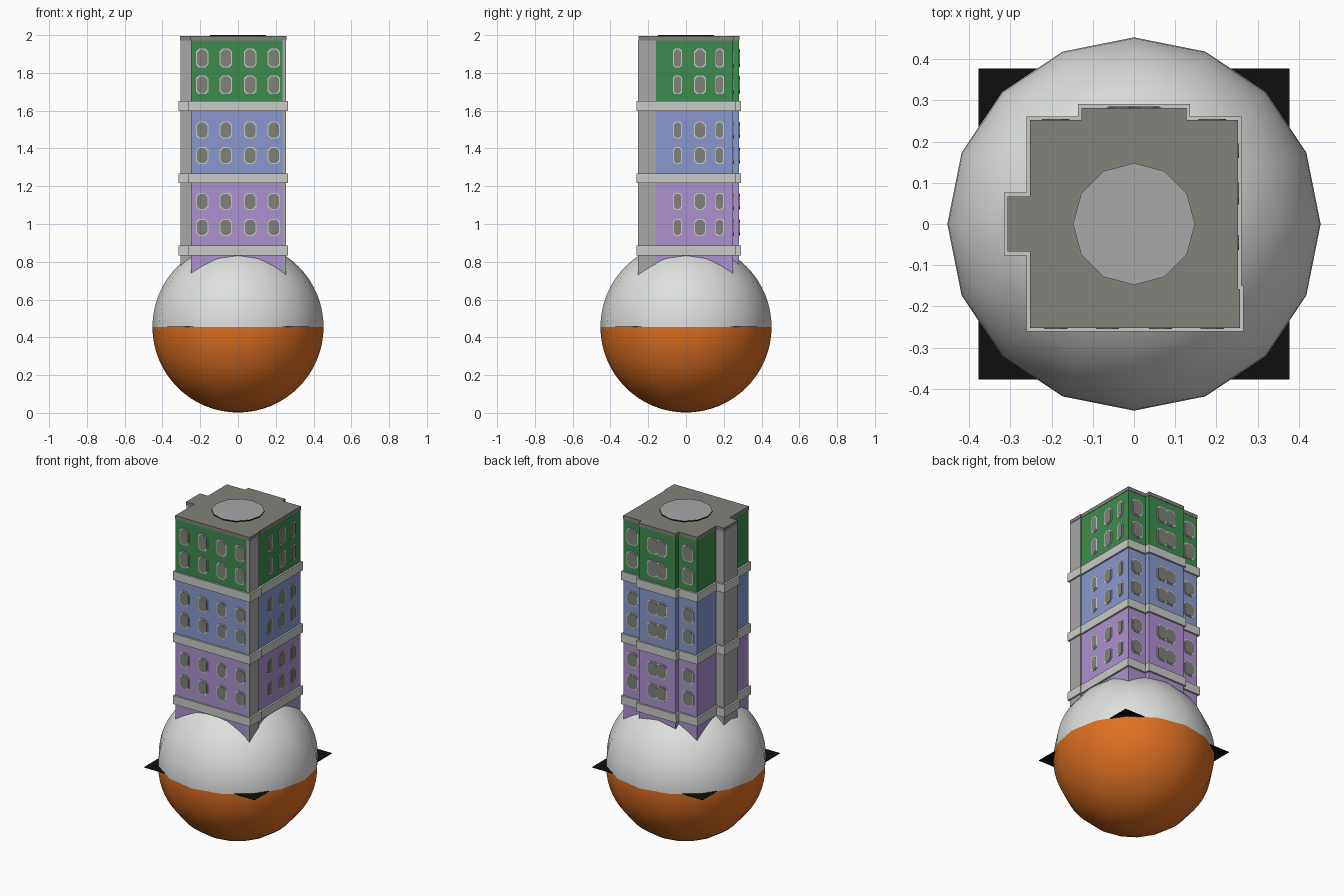
import bpy, bmesh, math
from mathutils import Vector

if "Cube" in bpy.data.objects:
    bpy.data.objects.remove(bpy.data.objects["Cube"])


def mat(name, r, g, b):
    lin = [((c / 255 + 0.055) / 1.055) ** 2.4 if c > 10 else c / 255 / 12.92 for c in (r, g, b)]
    m = bpy.data.materials.new(name)
    m.diffuse_color = (*lin, 1)
    m.use_nodes = True
    m.node_tree.nodes["Principled BSDF"].inputs["Base Color"].default_value = m.diffuse_color
    return m


GREEN = mat("green wall", 63, 140, 78)
BLUE = mat("blue wall", 138, 153, 205)
PURPLE = mat("purple wall", 172, 146, 207)
ORANGE = mat("orange", 222, 112, 34)
WHITE = mat("off white", 222, 224, 222)
TRIM = mat("light grey trim", 200, 203, 199)
STONE = mat("mid grey", 168, 168, 168)
ROOF = mat("roof and window grey", 128, 130, 122)
BLACK = mat("black", 14, 14, 14)


def make(name, bm, *mats):
    me = bpy.data.meshes.new(name)
    bm.to_mesh(me)
    bm.free()
    ob = bpy.data.objects.new(name, me)
    bpy.context.collection.objects.link(ob)
    for m in mats:
        me.materials.append(m)
    return ob


def add_prism(bm, pts, direction):
    """Extrude a closed outline of 3D points along a vector."""
    f = bm.faces.new([bm.verts.new(p) for p in pts])
    top = bmesh.ops.extrude_face_region(bm, geom=[f])["geom"]
    bmesh.ops.translate(bm, vec=direction, verts=[v for v in top if isinstance(v, bmesh.types.BMVert)])
    bmesh.ops.recalc_face_normals(bm, faces=bm.faces[:])


def prism(name, outline, z0, z1, m):
    bm = bmesh.new()
    add_prism(bm, [(x, y, z0) for x, y in outline], Vector((0, 0, z1 - z0)))
    return make(name, bm, m)


def rect(x0, x1, y0, y1):
    return [(x0, y0), (x1, y0), (x1, y1), (x0, y1)]


def grow(outline, d):
    """Offset a counter-clockwise right-angled outline outwards."""
    out, n = [], len(outline)
    for i in range(n):
        a, b, c = (Vector(outline[(i + k) % n]) for k in (-1, 0, 1))
        e, f = (b - a).normalized(), (c - b).normalized()
        out.append((b.x + d * (e.y + f.y), b.y - d * (e.x + f.x)))
    return out


# Tower footprints: coloured walls, and full outline with post and side shaft
back = [(0.25, 0.25), (0.125, 0.25), (0.125, 0.28), (-0.125, 0.28), (-0.125, 0.25), (-0.25, 0.25)]
walls = [(-0.25, -0.25), (0.25, -0.25)] + back
full = ([(-0.25, -0.25), (0.255, -0.25), (0.255, -0.16), (0.25, -0.16)] + back
        + [(-0.25, 0.065), (-0.305, 0.065), (-0.305, -0.065), (-0.25, -0.065)])

# Ball base, orange lower half and white upper half
bm = bmesh.new()
bmesh.ops.create_uvsphere(bm, u_segments=16, v_segments=32, radius=0.453)
bmesh.ops.translate(bm, vec=(0, 0, 0.455), verts=bm.verts[:])
for f in bm.faces:
    f.smooth = True
    f.material_index = 1 if f.calc_center_median().z < 0.455 else 0
make("ball_base", bm, WHITE, ORANGE)

# Thin square plate through the ball
prism("base_plate", rect(-0.377, 0.377, -0.377, 0.377), 0.454, 0.457, BLACK)

# Three coloured storeys
for name, z0, z1, m in (("lower_storey", 0.72, 1.24, PURPLE), ("middle_storey", 1.24, 1.625, BLUE),
                        ("upper_storey", 1.625, 1.975, GREEN)):
    prism(name, walls, z0, z1, m)

# Grey corner post and side shaft
prism("corner_post", rect(0.236, 0.255, -0.253, -0.16), 0.72, 1.975, STONE)
prism("side_shaft", rect(-0.305, -0.24, -0.065, 0.065), 0.76, 1.975, STONE)

# Projecting bands
for i, z in enumerate((0.833, 1.216, 1.599)):
    prism("band_%d" % (i + 1), grow(full, 0.011), z, z + 0.052, TRIM)

# Roof slab and round landing pad
prism("roof", grow(full, 0.002), 1.972, 1.994, ROOF)
bm = bmesh.new()
bmesh.ops.create_cone(bm, cap_ends=True, segments=12, radius1=0.148, radius2=0.148, depth=0.007)
bmesh.ops.translate(bm, vec=(0, 0, 1.9965), verts=bm.verts[:])
for f in bm.faces:
    f.material_index = 0 if f.normal.z > 0.5 else 1
make("roof_pad", bm, STONE, BLACK)

# Windows: chamfered panes on slightly larger frames
frames, panes = bmesh.new(), bmesh.new()


def window(origin, across, out, z, w, h):
    across, out = Vector(across), Vector(out)
    for b, grow_by, t in ((frames, 0.005, 0.003), (panes, 0, 0.005)):
        a, c = w / 2 + grow_by, h / 2 + grow_by
        k = min(0.3 * w, 0.016)
        pts = [(a, c - k), (a - k, c), (k - a, c), (-a, c - k), (-a, k - c), (k - a, -c), (a - k, -c), (a, k - c)]
        add_prism(b, [Vector(origin) + across * u + Vector((0, 0, z + v)) for u, v in pts], out * t)


rows = ((1.878, 0.09), (1.737, 0.09), (1.497, 0.08), (1.362, 0.08), (1.12, 0.08), (0.982, 0.08))
for z, h in rows:
    for x in (-0.19, -0.064, 0.064, 0.19):                          # front
        window((x, -0.25, 0), (1, 0, 0), (0, -1, 0), z, 0.056, h)
    for y, w in ((-0.045, 0.036), (0.074, 0.054), (0.178, 0.036)):  # right
        window((0.25, y, 0), (0, 1, 0), (1, 0, 0), z, w, h)
    for x in (-0.19, 0.19):                                         # back
        window((x, 0.25, 0), (1, 0, 0), (0, 1, 0), z, 0.066, h)
    for x in (-0.03, 0.03):                                         # back bay pair
        window((x, 0.28, 0), (1, 0, 0), (0, 1, 0), z, 0.064, h)
make("window_frames", frames, TRIM)
make("window_panes", panes, ROOF)
